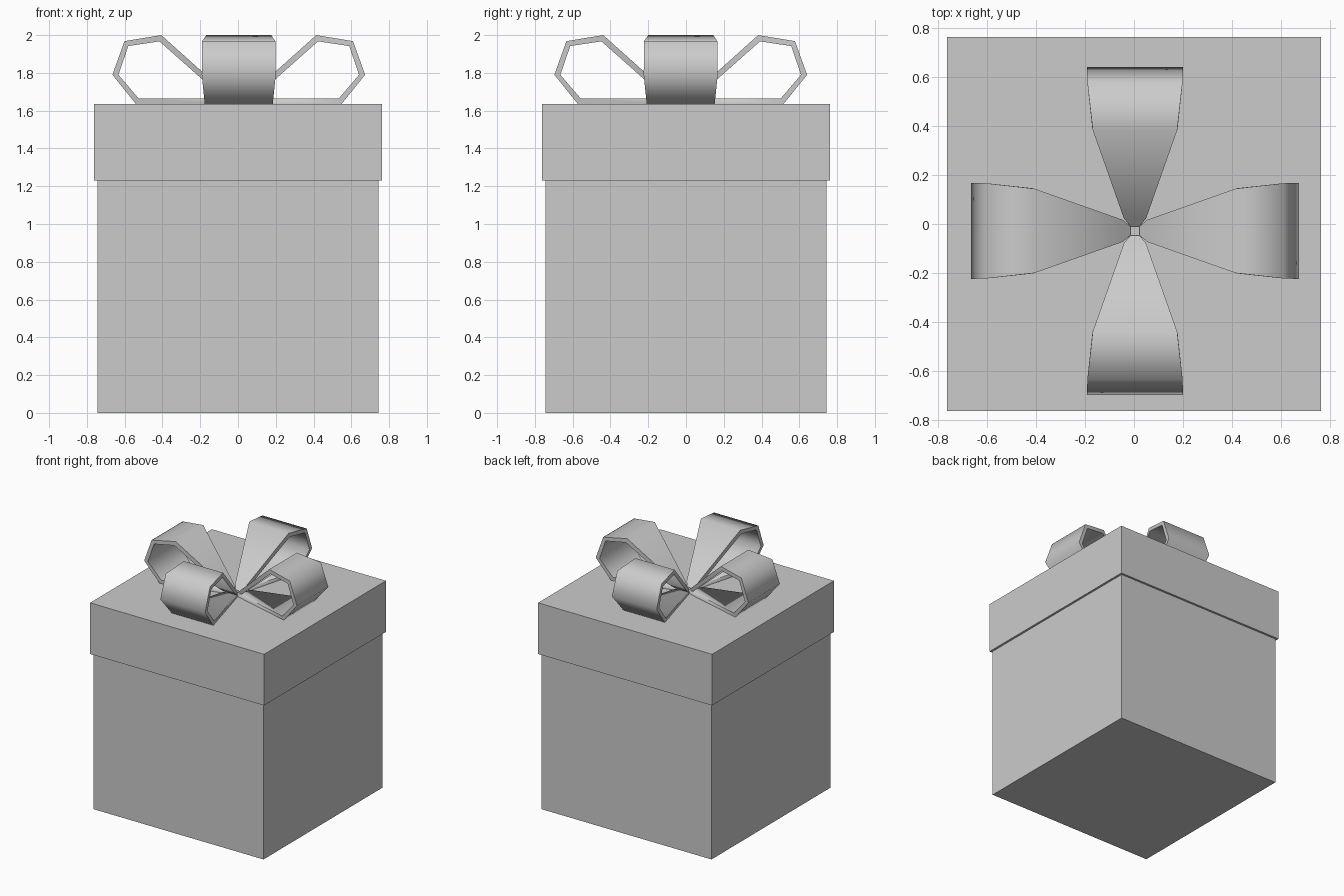
import bpy, bmesh, math
from mathutils import Matrix, Vector

if "Cube" in bpy.data.objects:
    bpy.data.objects.remove(bpy.data.objects["Cube"])


def block(name, half, z0, z1):
    bm = bmesh.new()
    bmesh.ops.create_cube(bm, size=1, matrix=Matrix.Translation((0, 0, (z0 + z1) / 2))
                          @ Matrix.Diagonal((2 * half, 2 * half, z1 - z0, 1)))
    me = bpy.data.meshes.new(name)
    bm.to_mesh(me)
    bm.free()
    ob = bpy.data.objects.new(name, me)
    bpy.context.collection.objects.link(ob)
    return ob


# Box and lid
block("box", 0.745, 0, 1.23)
block("lid", 0.762, 1.23, 1.635)

# Ribbon loop profile: (distance from bow centre, height, half width)
OUTER = [(0.018, 1.65, 0.018), (0.05, 1.677, 0.045), (0.41, 2.0, 0.172),
         (0.605, 1.968, 0.194), (0.669, 1.79, 0.196), (0.545, 1.636, 0.18),
         (0.05, 1.636, 0.045)]
INNER = [(0.03, 1.652, 0.028), (0.085, 1.67, 0.055), (0.42, 1.967, 0.174),
         (0.585, 1.942, 0.192), (0.637, 1.79, 0.195), (0.53, 1.665, 0.18),
         (0.085, 1.664, 0.055)]


def ribbon_loop(name, angle):
    bm = bmesh.new()
    turn = Matrix.Translation((0.004, -0.028, 0)) @ Matrix.Rotation(angle, 4, 'Z')

    def row(profile, side):
        return [bm.verts.new(turn @ Vector((r, side * w, z))) for r, z, w in profile]

    # Four rings around the band: outer and inner skin, both edges
    rings = [row(OUTER, 1), row(OUTER, -1), row(INNER, -1), row(INNER, 1)]
    n = len(OUTER)
    for k in range(4):
        a, b = rings[k], rings[(k + 1) % 4]
        for i in range(n):
            j = (i + 1) % n
            bm.faces.new((a[i], a[j], b[j], b[i]))
    bmesh.ops.recalc_face_normals(bm, faces=bm.faces)
    me = bpy.data.meshes.new(name)
    bm.to_mesh(me)
    bm.free()
    ob = bpy.data.objects.new(name, me)
    bpy.context.collection.objects.link(ob)
    bpy.ops.object.select_all(action='DESELECT')
    ob.select_set(True)
    bpy.context.view_layer.objects.active = ob
    bpy.ops.object.shade_smooth_by_angle(angle=math.radians(70))


# Bow of four loops
for i, side in enumerate(("right", "back", "left", "front")):
    ribbon_loop("bow_loop_" + side, i * math.pi / 2)
